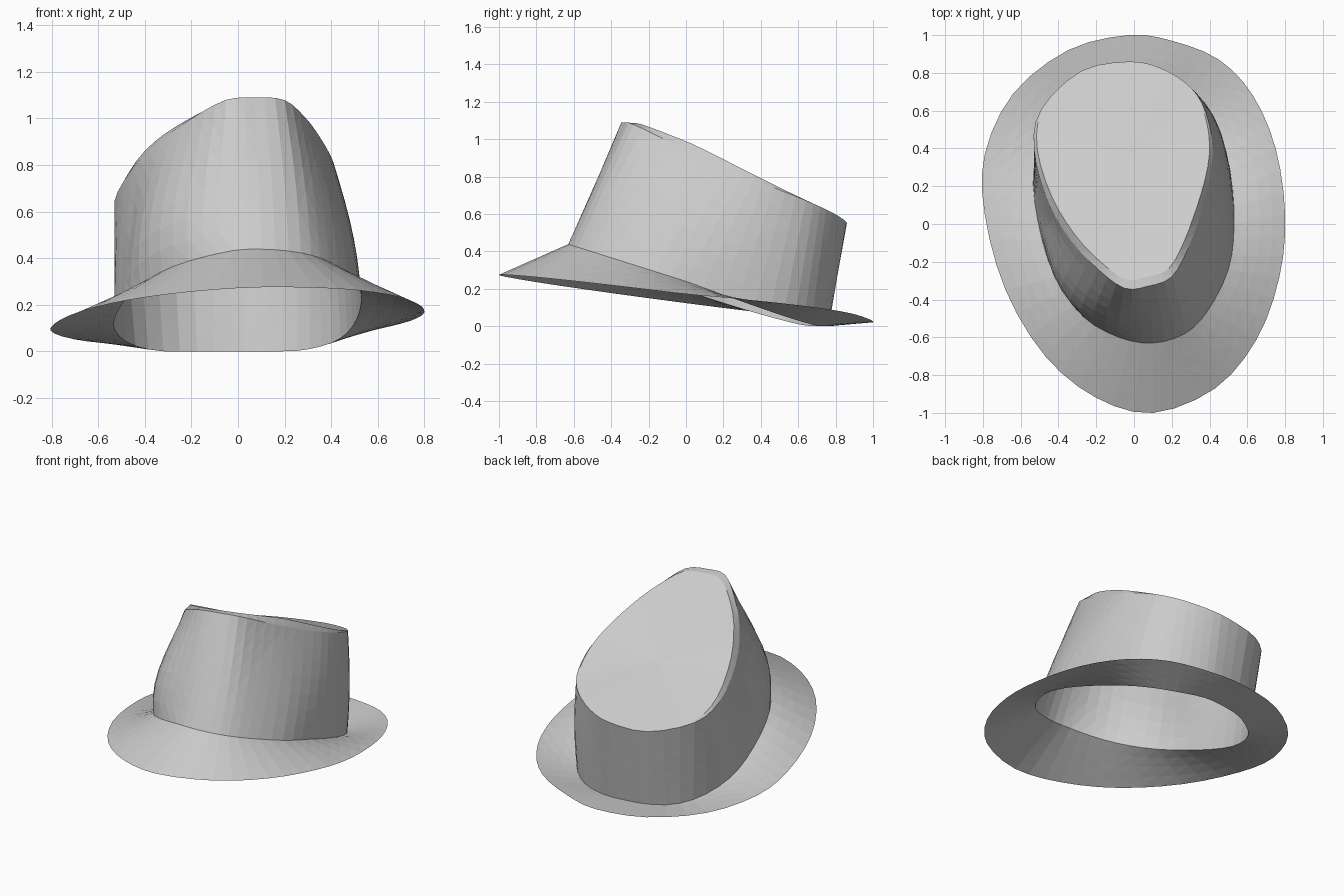
import bpy
import bmesh
from math import sin, pi
from mathutils import Vector

cube = bpy.data.objects.get("Cube")
if cube:
    bpy.data.objects.remove(cube, do_unlink=True)

# One plain felt colour
felt = bpy.data.materials.new("grey felt")
felt.use_nodes = True
felt.diffuse_color = (0.6, 0.6, 0.6, 1)
felt.node_tree.nodes["Principled BSDF"].inputs["Base Color"].default_value = felt.diffuse_color

# Plan outlines, matched point by point, starting at the back and passing the left side
RIM = [(-.03, 1), (.2, .97), (.45, .87), (.63, .68), (.75, .4), (.8, .05),
       (.77, -.28), (.65, -.61), (.43, -.87), (.1, -1), (-.2, -.92), (-.47, -.7),
       (-.68, -.35), (-.79, .05), (-.79, .37), (-.64, .69), (-.35, .92)]
BAND = [(-.03, .76), (.13, .75), (.31, .67), (.44, .52), (.51, .28), (.53, 0),
        (.5, -.24), (.39, -.46), (.27, -.58), (.1, -.63), (-.08, -.6), (-.27, -.49),
        (-.42, -.28), (-.51, .02), (-.53, .3), (-.44, .55), (-.25, .71)]
TOP = [(-.03, .86), (.13, .83), (.27, .75), (.36, .64), (.41, .47), (.41, .3),
       (.36, .08), (.29, -.12), (.2, -.28), (.07, -.33), (-.05, -.34), (-.19, -.24),
       (-.34, -.08), (-.46, .13), (-.53, .4), (-.49, .61), (-.28, .81)]
STEPS = 3


def smooth_loop(points, height):
    """Closed spline through plan points, lifted by a height rule."""
    pts = [Vector(p) for p in points]
    count = len(pts)
    loop = []
    for i in range(count):
        a, b, c, d = (pts[(i + k) % count] for k in (-1, 0, 1, 2))
        for s in range(STEPS):
            t = s / STEPS
            p = (2 * b + (c - a) * t + (2 * a - 5 * b + 4 * c - d) * t ** 2
                 + (3 * b - a - 3 * c + d) * t ** 3) / 2
            loop.append(Vector((p.x, p.y, height(p.x, p.y))))
    return loop


def back_left(x, y):
    return max(x, 0) * max(y, 0)


def rim_height(x, y):
    return max(0, 0.147 - 0.125 * y + 0.03 * x + 0.05 * back_left(x, y))


def band_height(x, y):
    return max(0, 0.24 - 0.315 * y + 0.1 * min(x, 0) - 0.09 * back_left(x, y))


def panel_height(x, y):
    return 0.935 - 0.445 * y + 0.13 * x


def shoulder_height(x, y):
    """The outer edge sags below the panel along both sides."""
    along = min(1, max(0, (y + 0.34) / 1.2))
    return panel_height(x, y) - 0.045 * sin(pi * along)


def blend(first, second, t):
    return [a.lerp(b, t) for a, b in zip(first, second)]


def wall_loop(t):
    """Crown section, swelling on the left side and the front right corner."""
    loop = blend(band, shoulder, t)
    for p in loop:
        swell = sin(pi * t)
        corner = 0.4 * max(-p.x, 0) * max(-p.y, 0) * swell
        p.x += 0.04 * max(p.x, 0) * swell - corner
        p.y -= corner
    return loop


def skin(name, loops, cap_centre=None):
    """Bridge successive loops with flat triangles; optionally close the last one."""
    bm = bmesh.new()
    rings = [[bm.verts.new(p) for p in loop] for loop in loops]
    for low, high in zip(rings, rings[1:]):
        for i in range(len(low)):
            j = (i + 1) % len(low)
            bm.faces.new((low[i], high[i], high[j], low[j]))
    if cap_centre:
        tip = bm.verts.new(cap_centre)
        last = rings[-1]
        for i in range(len(last)):
            bm.faces.new((last[i], tip, last[(i + 1) % len(last)]))
    bmesh.ops.triangulate(bm, faces=bm.faces[:])
    mesh = bpy.data.meshes.new(name)
    bm.to_mesh(mesh)
    bm.free()
    mesh.materials.append(felt)
    obj = bpy.data.objects.new(name, mesh)
    bpy.context.collection.objects.link(obj)


rim = smooth_loop(RIM, rim_height)
band = smooth_loop(BAND, band_height)
shoulder = smooth_loop(TOP, shoulder_height)

# Sloping brim, open in the middle
skin("brim", [blend(rim, band, k / 4) for k in range(5)])

# Crown wall, leaning back from the front and upright at the right
skin("crown_wall", [wall_loop(k / 7) for k in range(8)])

# Slanted top: a bevelled edge that fades to the back, then the panel
centre = Vector((-0.03, 0.35, 0))
centre.z = panel_height(centre.x, centre.y) - 0.02
edge = []
for p in shoulder:
    fade = min(1, max(0, (0.7 - p.y) / 0.7))
    q = p.lerp(centre, 0.01 + 0.06 * fade)
    sides = shoulder_height(q.x, q.y)
    q.z = sides + (panel_height(q.x, q.y) + 0.015 - sides) * fade
    edge.append(q)
panel = [blend(edge, [centre] * len(edge), t) for t in (0, 0.35, 0.7)]
skin("crown_top", [shoulder] + panel, centre)
